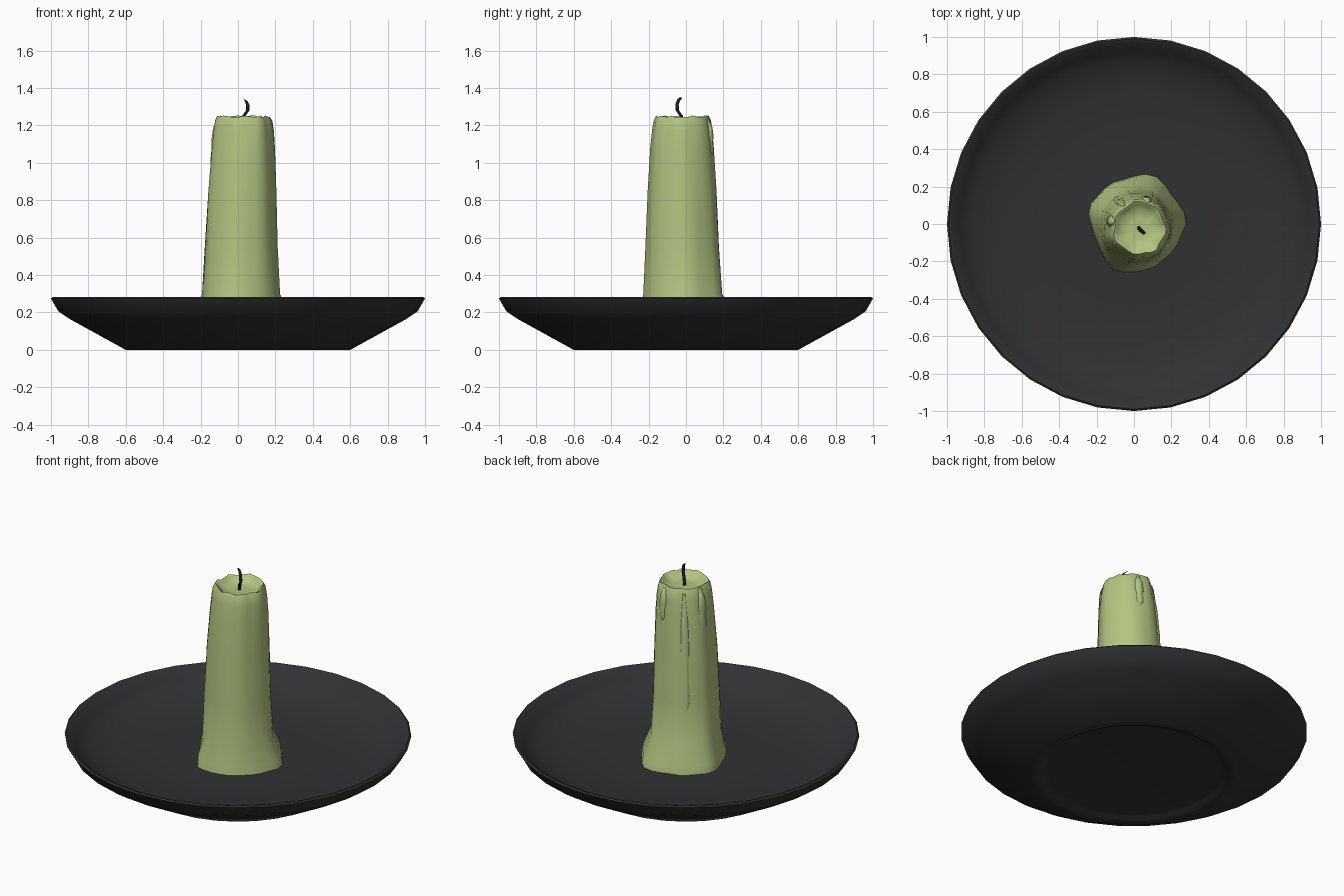
import bpy, bmesh, math, random
from mathutils import Vector

if "Cube" in bpy.data.objects:
    bpy.data.objects.remove(bpy.data.objects["Cube"])

random.seed(4)


def material(name, rgb):
    m = bpy.data.materials.new(name)
    m.diffuse_color = (*rgb, 1)
    m.use_nodes = True
    m.node_tree.nodes["Principled BSDF"].inputs["Base Color"].default_value = m.diffuse_color
    return m


def skin(name, rings, mat, close_start=True, close_end=True, angle=40):
    """Bridge a list of equal-length point rings into one smooth mesh."""
    bm = bmesh.new()
    rows = [[bm.verts.new(p) for p in ring] for ring in rings]
    n = len(rows[0])
    for a, b in zip(rows, rows[1:]):
        for i in range(n):
            j = (i + 1) % n
            bm.faces.new((a[i], a[j], b[j], b[i]))
    for row, wanted in ((rows[0], close_start), (rows[-1], close_end)):
        if wanted:
            centre = bm.verts.new(sum((v.co for v in row), Vector()) / n)
            for i in range(n):
                bm.faces.new((row[i], row[(i + 1) % n], centre))
    bmesh.ops.recalc_face_normals(bm, faces=bm.faces)
    me = bpy.data.meshes.new(name)
    bm.to_mesh(me)
    bm.free()
    ob = bpy.data.objects.new(name, me)
    bpy.context.collection.objects.link(ob)
    me.materials.append(mat)
    bpy.ops.object.select_all(action='DESELECT')
    ob.select_set(True)
    bpy.context.view_layer.objects.active = ob
    bpy.ops.object.shade_smooth_by_angle(angle=math.radians(angle))
    return ob


black = material("plate_black", (0.03, 0.031, 0.033))
green = material("wax_green", (0.45, 0.55, 0.22))
soot = material("wick_soot", (0.015, 0.013, 0.012))

# Plate: foot recess, outer wall, rim, inner wall, floor
FLOOR = 0.13
profile = [(0.50, 0.02), (0.53, 0.015), (0.55, 0.0), (0.60, 0.0), (0.80, 0.11),
           (0.90, 0.165), (0.96, 0.205), (1.0, 0.275), (0.99, 0.283),
           (0.975, 0.278), (0.93, 0.22), (0.86, 0.175), (0.72, FLOOR), (0.40, FLOOR)]
skin("plate", [[(r * math.cos(math.tau * i / 32), r * math.sin(math.tau * i / 32), z)
                for i in range(32)] for r, z in profile], black)

# Candle: irregular melted foot outline fading into a round, rippled top
foot = [(.28, 0), (.27, .07), (.20, .16), (.14, .25), (.03, .275), (-.01, .25),
        (-.13, .22), (-.25, .09), (-.235, .01), (-.19, -.12), (-.13, -.24),
        (-.03, -.265), (.10, -.24), (.22, -.14)]
SEG = 28


def foot_radius(a):
    """Distance from the origin to the foot outline in direction a."""
    d = Vector((math.cos(a), math.sin(a)))
    for p, q in zip(foot, foot[1:] + foot[:1]):
        p, e = Vector(p), Vector(q) - Vector(p)
        den = d.x * e.y - d.y * e.x
        if abs(den) < 1e-9:
            continue
        t = (p.x * e.y - p.y * e.x) / den
        s = (p.x * d.y - p.y * d.x) / den
        if t > 0 and -1e-6 <= s <= 1 + 1e-6:
            return t
    return 0.25


# z, mean radius, centre x, centre y, share of foot outline, ripple, height jitter
levels = [(FLOOR - .01, .25, 0, 0, 1, 0, 0),
          (0.18, .243, 0, 0, .85, 0, 0),
          (0.30, .206, .01, -.015, .35, .006, 0),
          (0.55, .194, .012, -.018, .2, .006, 0),
          (0.85, .182, .018, -.02, .12, .006, 0),
          (1.08, .168, .026, -.022, .06, .006, .01),
          (1.18, .158, .03, -.022, 0, .008, .01),
          (1.225, .150, .03, -.022, 0, .009, .006),
          (1.248, .138, .03, -.022, 0, .009, .006),
          (1.238, .122, .03, -.022, 0, .007, .004),
          (1.215, .105, .03, -.022, 0, .004, .002),
          (1.212, .05, .03, -.022, 0, 0, 0)]
noise = [random.uniform(-1, 1) for _ in range(SEG)]
rings = []
for z, r, cx, cy, share, rip, jit in levels:
    ring = []
    for i in range(SEG):
        a = math.tau * i / SEG
        wave = math.sin(7 * a + 1.5 * z) * .7 + noise[i] * .5
        rad = r * (1 - share) + foot_radius(a) * r / .25 * share + rip * wave
        ring.append((cx + rad * math.cos(a), cy + rad * math.sin(a),
                     z + jit * noise[(i * 3) % SEG]))
    rings.append(ring)
skin("candle", rings, green, close_start=True, angle=60)


# Wax runs down the side of the candle: angle, top z, bottom z, width
def drip(name, deg, top, bottom, w):
    a = math.radians(deg)
    out = Vector((math.cos(a), math.sin(a), 0))
    side = Vector((-out.y, out.x, 0))
    path = []
    for k, size in enumerate((.3, .8, 1, .8, .9, .25)):
        z = top + (bottom - top) * k / 5
        r = .158 + (1.2 - z) * .05 - (.014 if k == 0 else .006)
        c = Vector((.03 - (1.2 - z) * .022, -.022, z)) + out * r
        path.append([c + out * (.02 * size * math.cos(t)) + side * (w * size * math.sin(t))
                     for t in (math.tau * j / 8 for j in range(8))])
    skin(name, path, green, angle=80)


drip("wax_drip_left", 165, 1.235, 0.95, .035)
drip("wax_drip_back", 75, 1.235, 1.02, .03)
drip("wax_drip_back_left", 125, 1.22, 0.4, .03)

# Wick: curled thin cord
wick_path = [(.025, -.02, 1.205), (.03, -.025, 1.25), (.052, -.046, 1.28),
             (.052, -.048, 1.31), (.042, -.04, 1.335), (.028, -.03, 1.345)]
skin("wick", [[(x + .009 * math.cos(t), y + .009 * math.sin(t), z - .006 * math.cos(t) * (k > 3))
               for t in (math.tau * j / 8 for j in range(8))]
              for k, (x, y, z) in enumerate(wick_path)], soot, angle=60)
